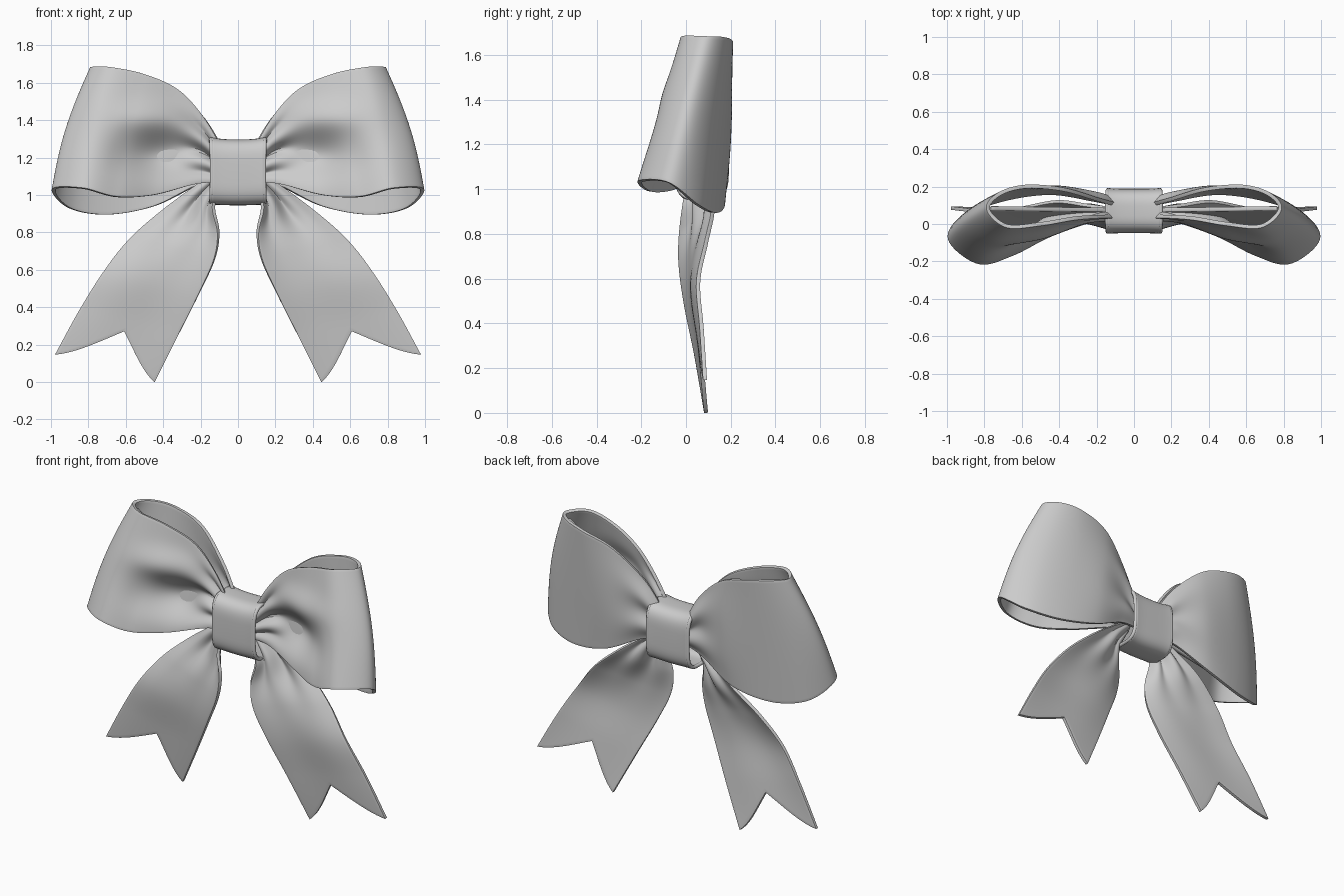
import bpy
from math import sin, cos, pi, exp, copysign
from mathutils import Vector

if "Cube" in bpy.data.objects:
    bpy.data.objects.remove(bpy.data.objects["Cube"])


def spline(pts, t):
    """Catmull-Rom point on a list of control points, t in 0..1"""
    n = len(pts) - 1
    i = min(int(t * n), n - 1)
    f = t * n - i
    p = [Vector(pts[max(0, min(n, i + k))]) for k in (-1, 0, 1, 2)]
    return 0.5 * (2 * p[1] + (p[2] - p[0]) * f
                  + (2 * p[0] - 5 * p[1] + 4 * p[2] - p[3]) * f ** 2
                  + (3 * p[1] - p[0] - 3 * p[2] + p[3]) * f ** 3)


def cloth(name, func, nu, nv, closed=False, mirror=True, thick=0.02):
    """Grid sheet from func(u, v), thickened, with softened edges"""
    rows = nu if closed else nu + 1
    verts = [func(i / nu, j / nv) for i in range(rows) for j in range(nv + 1)]
    w = nv + 1
    faces = []
    for i in range(nu):
        a, b = i * w, ((i + 1) % rows) * w
        faces += [(a + j, b + j, b + j + 1, a + j + 1) for j in range(nv)]
    me = bpy.data.meshes.new(name)
    me.from_pydata(verts, [], faces)
    ob = bpy.data.objects.new(name, me)
    bpy.context.collection.objects.link(ob)
    s = ob.modifiers.new("thickness", 'SOLIDIFY')
    s.thickness, s.offset = thick, 0
    b = ob.modifiers.new("soft_edge", 'BEVEL')
    b.width, b.segments, b.limit_method, b.angle_limit = 0.006, 2, 'ANGLE', 1.0
    if mirror:
        m = ob.modifiers.new("other_side", 'MIRROR')
        m.use_mirror_merge = False
    for p in me.polygons:
        p.use_smooth = True
    return ob


# Bow loops: lower and upper ribbon edge, front knot -> fold -> back knot
LOOP_LOW = [(.08, .04, 1.07), (.22, .02, 1.06), (.45, -.06, 1.0), (.65, -.16, .99),
            (.83, -.205, 1.035), (.985, -.08, 1.03), (.90, .05, .93), (.70, .13, .895),
            (.45, .165, .94), (.22, .13, 1.05), (.08, .10, 1.08)]
LOOP_TOP = [(.08, .04, 1.23), (.185, .04, 1.41), (.32, .03, 1.56), (.50, .0, 1.643),
            (.68, -.01, 1.68), (.78, .08, 1.68), (.72, .16, 1.68), (.58, .20, 1.66),
            (.38, .185, 1.595), (.19, .13, 1.42), (.08, .10, 1.24)]


def loop(u, v):
    p = spline(LOOP_LOW, u).lerp(spline(LOOP_TOP, u), v)
    near = exp(-((p.x - .16) / .14) ** 2)
    # outer fold bows outwards
    p.x += .028 * sin(pi * v) * exp(-((u - .5) / .12) ** 2)
    if u < .5:
        # hollow in the front face and pleats running out of the knot
        env = min(1, (.5 - u) * 6) * sin(pi * v)
        p.y += .095 * env * exp(-((p.x - .44) / .2) ** 2 - ((p.z - 1.19) / .13) ** 2)
        p.y -= .045 * env * exp(-((p.x - .44) / .22) ** 2 - ((p.z - 1.42) / .09) ** 2)
        p.y -= .026 * near * sin(pi * v) * cos(6 * pi * v)
    else:
        # back face: soft bulge with one crease at the knot
        p.y += .02 * sin(pi * v) * exp(-((p.x - .35) / .2) ** 2)
        p.y += .025 * near * sin(2 * pi * v) ** 2
    return p


cloth("bow_loops", loop, 110, 44)


# Flat inner layer lying in the middle of each loop
def inner(u, v):
    low = Vector((.10, .075, 1.09)).lerp(Vector((.93, -.04, 1.04)), u)
    top = Vector((.10, .075, 1.22)).lerp(Vector((.765, .085, 1.645)), u)
    return low.lerp(top, v)


cloth("inner_layer", inner, 24, 12, thick=.024)

# Tails: inner and outer edge, from the knot down to the two points
TAIL_IN = [(.09, .02, 1.06), (.13, -.01, .94), (.105, -.025, .80), (.125, -.025, .66),
           (.205, .0, .48), (.315, .045, .26), (.445, .09, .0)]
TAIL_OUT = [(.10, .08, 1.13), (.25, .10, 1.03), (.41, .12, .91), (.58, .09, .76),
            (.72, .055, .585), (.85, .07, .38), (.978, .085, .147)]


def tail(u, v):
    # swallow-tail notch
    t = u * (1 - .135 * (1 - abs(2 * v - 1)))
    p = spline(TAIL_IN, t).lerp(spline(TAIL_OUT, t), v)
    fade = exp(-((t - .22) / .2) ** 2)
    p.y += fade * sin(pi * v) * (.022 * sin(4 * pi * v) + .025)
    p.y += .01 * sin(2 * pi * v) * sin(pi * t)
    return p


cloth("ribbon_tails", tail, 60, 32, thick=0.018)


# Knot band wrapped round the middle
def knot(u, v):
    a = -2 * pi * u
    x = 2 * v - 1
    flare = 1 + .03 * x ** 4
    c, s = cos(a), sin(a)
    y = .07 + .108 * flare * copysign(abs(c) ** .6, c)
    z = 1.12 + .165 * flare * copysign(abs(s) ** .45, s)
    z += .008 * x * x
    return Vector((x * (.14 + .004 * abs(s)), y, z))


cloth("knot_band", knot, 72, 20, closed=True, mirror=False, thick=0.022)

# Rolled hems on the band ends
for side, v in (("left", 0), ("right", 1)):
    cu = bpy.data.curves.new(side + "_knot_hem", 'CURVE')
    cu.dimensions = '3D'
    cu.bevel_depth, cu.bevel_resolution = .011, 2
    sp = cu.splines.new('POLY')
    sp.points.add(71)
    for i, q in enumerate(sp.points):
        q.co = (*knot(i / 72, v), 1)
    sp.use_cyclic_u = True
    bpy.context.collection.objects.link(bpy.data.objects.new(side + "_knot_hem", cu))
